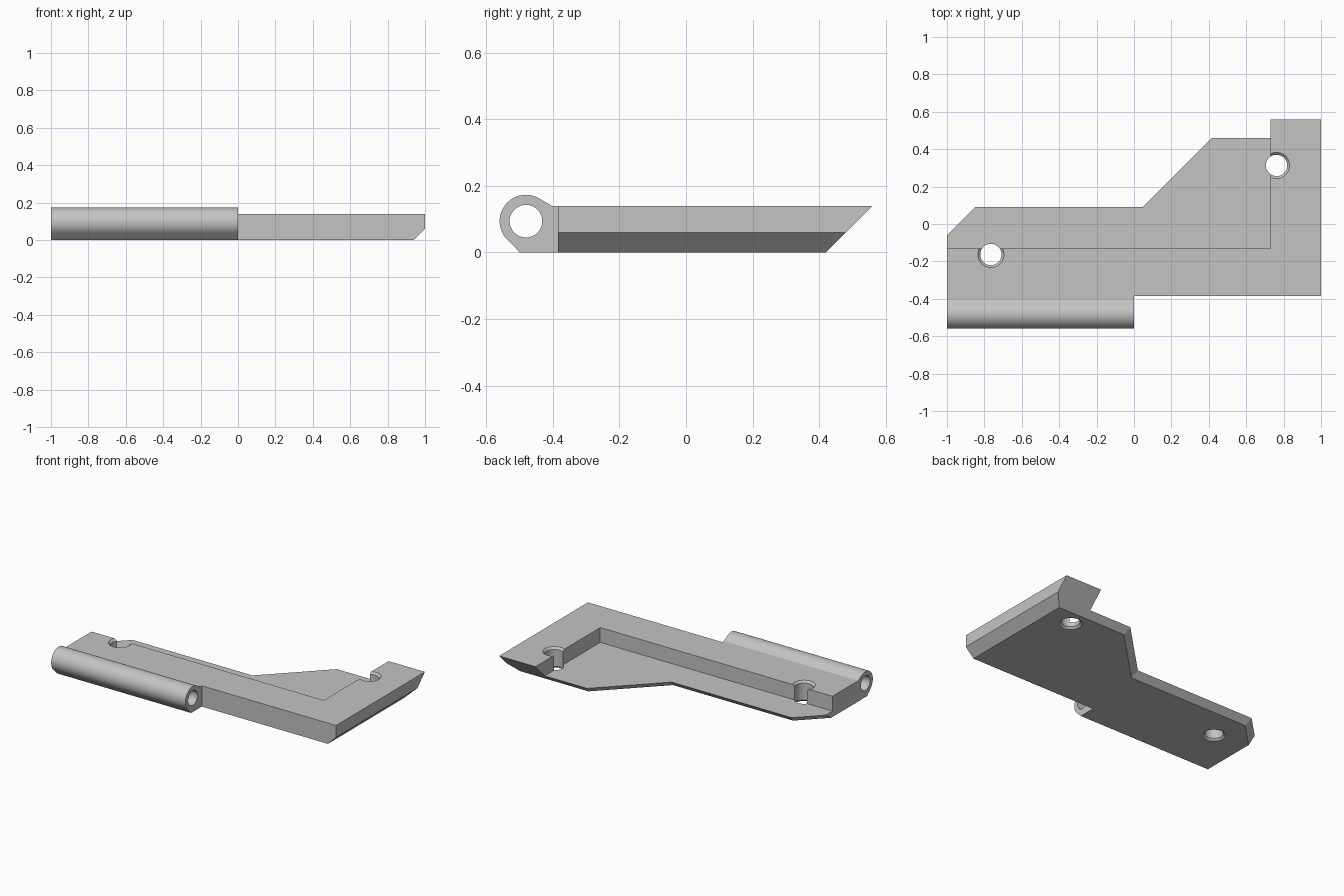
import bpy, bmesh, math
from mathutils import Vector

cube = bpy.data.objects.get("Cube")
if cube:
    bpy.data.objects.remove(cube, do_unlink=True)

grey = bpy.data.materials.new("plain_grey")
grey.use_nodes = True
grey.diffuse_color = (0.55, 0.55, 0.55, 1)
grey.node_tree.nodes["Principled BSDF"].inputs["Base Color"].default_value = (0.55, 0.55, 0.55, 1)


def loft(name, loops):
    """Solid through matching rings of points, capped at both ends."""
    bm = bmesh.new()
    rings = [[bm.verts.new(p) for p in loop] for loop in loops]
    n = len(rings[0])
    for a, b in zip(rings, rings[1:]):
        for i in range(n):
            j = (i + 1) % n
            bm.faces.new((a[i], a[j], b[j], b[i]))
    bm.faces.new(rings[0])
    bm.faces.new(rings[-1])
    bmesh.ops.recalc_face_normals(bm, faces=bm.faces[:])
    mesh = bpy.data.meshes.new(name)
    bm.to_mesh(mesh)
    bm.free()
    mesh.materials.append(grey)
    obj = bpy.data.objects.new(name, mesh)
    bpy.context.collection.objects.link(obj)
    return obj


def flat(points, z):
    return [(x, y, z) for x, y in points]


def side(points, x):
    return [(x, y, z) for y, z in points]


def arc(cx, cy, r, start, end, steps):
    return [(cx + r * math.cos(math.radians(start + (end - start) * i / steps)),
             cy + r * math.sin(math.radians(start + (end - start) * i / steps)))
            for i in range(steps + 1)]


def circle(cx, cy, r, steps=64):
    return arc(cx, cy, r, 0, 360, steps)[:-1]


def combine(target, tool, operation):
    mod = target.modifiers.new(operation, 'BOOLEAN')
    mod.operation = operation
    mod.solver = 'EXACT'
    mod.object = tool
    bpy.context.view_layer.objects.active = target
    bpy.ops.object.modifier_apply(modifier=mod.name)
    bpy.data.objects.remove(tool, do_unlink=True)


FRONT, FLOOR, TOP = -0.385, 0.04, 0.14

# Thin floor plate with undercut rear edges
lower = [(-1, FRONT), (1, FRONT), (1, 0.42), (0.432, 0.42), (0.062, 0.05), (-0.833, 0.05), (-1, -0.117)]
upper = [(-1, FRONT), (1, FRONT), (1, 0.46), (0.415, 0.46), (0.045, 0.09), (-0.85, 0.09), (-1, -0.06)]
plate = loft("hinge_plate", [flat(lower, 0), flat(upper, FLOOR)])


# Raised L-shaped frame with a sloping rear end
def frame_loop(z):
    back = 0.42 + z
    return flat([(-1, FRONT), (1, FRONT), (1, back), (0.73, back), (0.73, -0.13), (-1, -0.13)], z)


combine(plate, loft("raised_frame", [frame_loop(0), frame_loop(TOP)]), 'UNION')

# Knuckle barrel blended into the front edge
CY, CZ, R = -0.481, 0.094, 0.079
profile = arc(CY, CZ, R, 60, 225, 40) + [(-0.499, 0), (-0.36, 0), (-0.36, TOP), (-0.403, TOP)]
combine(plate, loft("knuckle", [side(profile, -1), side(profile, 0)]), 'UNION')
bore = circle(CY, CZ, 0.049)
combine(plate, loft("pin_bore", [side(bore, -1.1), side(bore, 0.1)]), 'DIFFERENCE')

# Bevel along the lower outer side
bevel = [(0.92, -0.02), (1.05, -0.02), (1.05, 0.11)]
combine(plate, loft("side_bevel", [[(x, y, z) for x, z in bevel] for y in (-0.7, 0.7)]), 'DIFFERENCE')

# Screw holes, chamfered at both ends
HOLE, LIP = 0.057, 0.013
for x, y in ((-0.765, -0.163), (0.762, 0.313)):
    rings = ((-LIP, HOLE + 2 * LIP), (LIP, HOLE), (TOP - LIP, HOLE), (TOP + LIP, HOLE + 2 * LIP))
    combine(plate, loft("screw_hole", [flat(circle(x, y, r), z) for z, r in rings]), 'DIFFERENCE')

# Smooth barrel and holes, crisp edges elsewhere
bpy.ops.object.select_all(action='DESELECT')
plate.select_set(True)
bpy.context.view_layer.objects.active = plate
bpy.ops.object.shade_smooth_by_angle(angle=math.radians(25))
